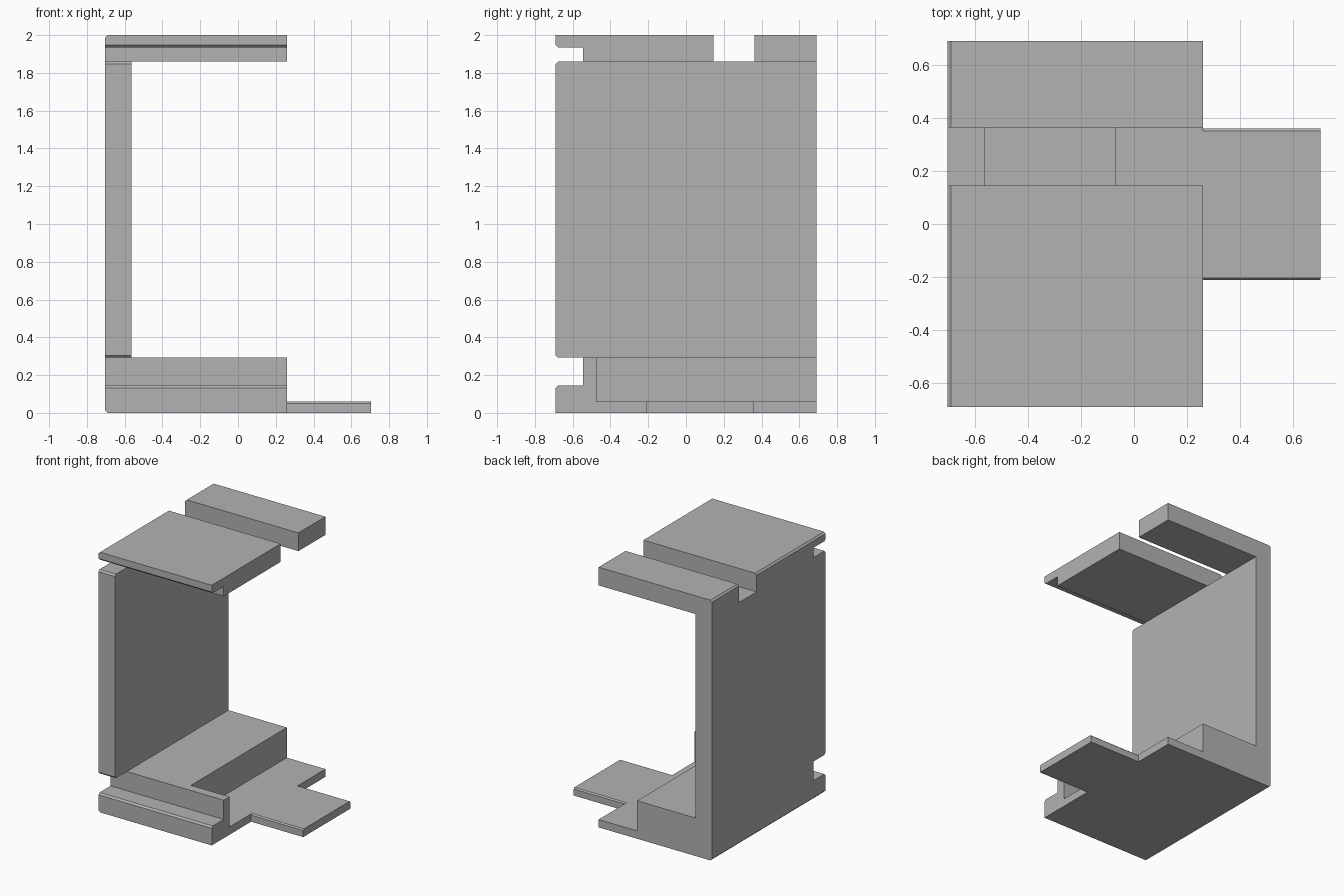
import bpy, bmesh
from mathutils import Vector

cube = bpy.data.objects.get("Cube")
if cube:
    bpy.data.objects.remove(cube, do_unlink=True)

grey = bpy.data.materials.new("plain grey")
grey.use_nodes = True
GREY = (0.45, 0.45, 0.45, 1)
grey.diffuse_color = GREY
grey.node_tree.nodes["Principled BSDF"].inputs["Base Color"].default_value = GREY


def prism(name, outline, axis, start, end):
    """Extrude an outline along x (outline in y, z) or along y (outline in x, z)."""
    def place(a, b):
        return (start, a, b) if axis == "x" else (a, start, b)
    bm = bmesh.new()
    face = bm.faces.new([bm.verts.new(place(a, b)) for a, b in outline])
    grown = bmesh.ops.extrude_face_region(bm, geom=[face])["geom"]
    shift = Vector((end - start, 0, 0) if axis == "x" else (0, end - start, 0))
    bmesh.ops.translate(bm, vec=shift, verts=[g for g in grown if isinstance(g, bmesh.types.BMVert)])
    bmesh.ops.recalc_face_normals(bm, faces=bm.faces)
    mesh = bpy.data.meshes.new(name)
    bm.to_mesh(mesh)
    bm.free()
    mesh.materials.append(grey)
    obj = bpy.data.objects.new(name, mesh)
    bpy.context.scene.collection.objects.link(obj)
    return obj


def rect(a0, a1, b0, b1):
    return [(a0, b0), (a1, b0), (a1, b1), (a0, b1)]


def combine(target, tool, operation):
    mod = target.modifiers.new(operation, "BOOLEAN")
    mod.object = tool
    mod.operation = operation
    mod.solver = "EXACT"
    bpy.context.view_layer.objects.active = target
    bpy.ops.object.modifier_apply(modifier=mod.name)
    bpy.data.objects.remove(tool, do_unlink=True)


LEFT, INNER, EDGE, RIGHT = -0.703, -0.564, 0.26, 0.703
DEPTH, CH = 0.69, 0.013
FLOOR, BLOCK, CEILING, TOP = 0.06, 0.292, 1.86, 2.0

# C-shaped body: base, side wall and roof in one profile
body = prism("bracket_body", [
    (LEFT + CH, 0), (EDGE, 0), (EDGE, BLOCK), (INNER, BLOCK),
    (INNER, CEILING), (EDGE, CEILING), (EDGE, TOP), (LEFT + CH, TOP),
    (LEFT, TOP - CH), (LEFT, CH)], "y", -DEPTH, DEPTH)

# Front grooves with chamfered mouths
OUT = 0.03
for low, high, flare_low, flare_high in (
        (0.145, 0.292, True, True), (CEILING, 1.935, True, True)):
    mouth = -DEPTH + CH
    spread = CH + OUT
    combine(body, prism("groove_cutter", [
        (-0.545, low), (mouth, low), (mouth - spread, low - spread),
        (mouth - spread, high + spread), (mouth, high), (-0.545, high)],
        "x", -1, 1), "DIFFERENCE")

# Slot across the roof
combine(body, prism("slot_cutter", rect(0.146, 0.363, CEILING, 2.2), "x", -1, 1), "DIFFERENCE")

# Recess in the base behind the front rib
combine(body, prism("recess_cutter", rect(-0.068, 0.5, FLOOR, 0.6), "y", -0.475, 0.9), "DIFFERENCE")

# Side tab with chamfered top edges
T = 0.009
F, B = -0.212, 0.36
tab = prism("side_tab", [
    (F, 0), (B, 0), (B, FLOOR - T), (B - T, FLOOR), (F + T, FLOOR), (F, FLOOR - T)],
    "x", EDGE - 0.1, RIGHT)
combine(body, tab, "UNION")
